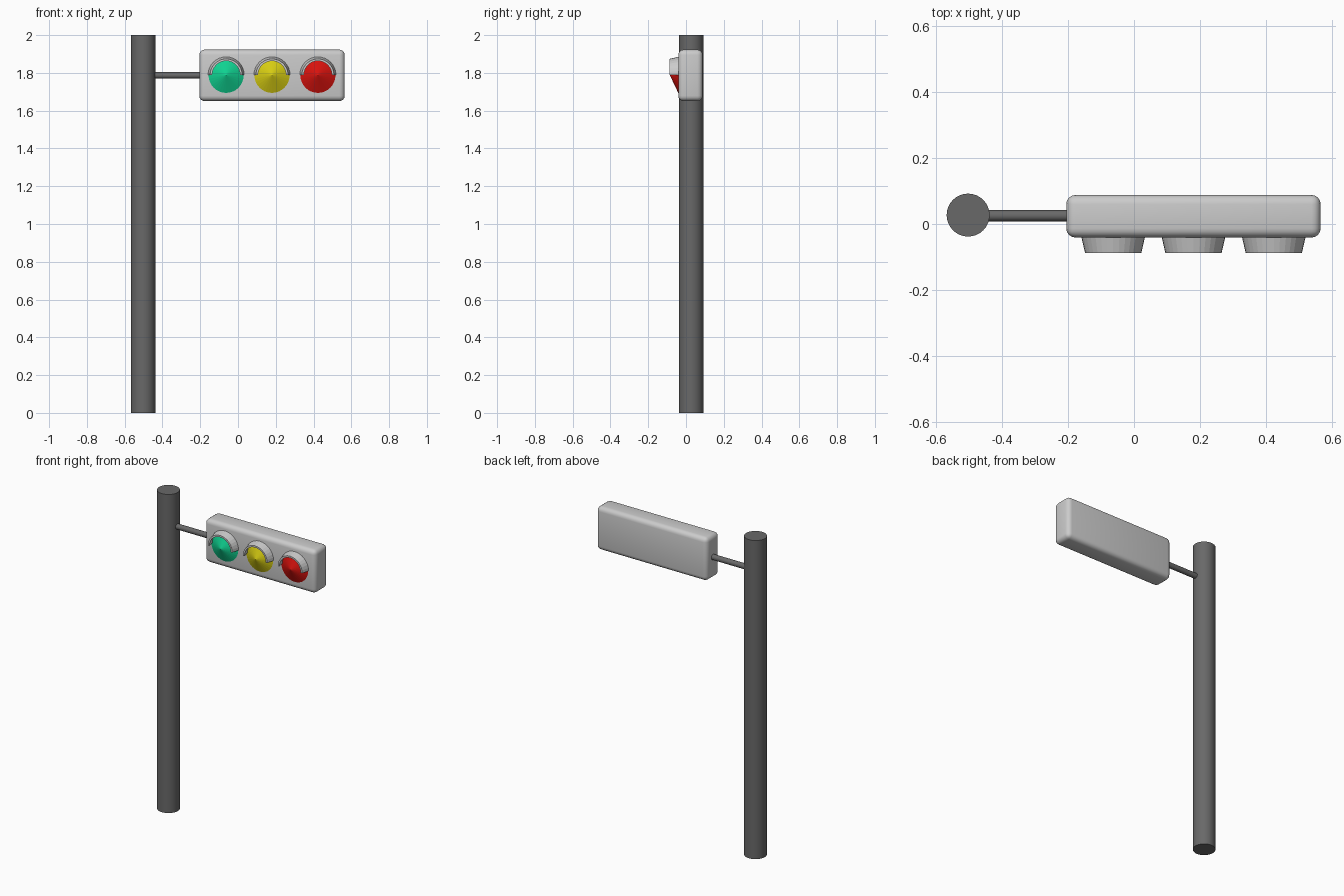
import bpy, bmesh
from math import pi, sin, cos

if "Cube" in bpy.data.objects:
    bpy.data.objects.remove(bpy.data.objects["Cube"])

LIGHT_Z = 1.787
BOX_X, FRONT_Y, MID_Y = 0.18, -0.041, 0.025


def paint(obj, name, rgb):
    mat = bpy.data.materials.get(name) or bpy.data.materials.new(name)
    mat.diffuse_color = (*rgb, 1)
    mat.use_nodes = True
    mat.node_tree.nodes["Principled BSDF"].inputs["Base Color"].default_value = mat.diffuse_color
    obj.data.materials.append(mat)


def smooth(obj, angle=0.6):
    bpy.ops.object.select_all(action='DESELECT')
    obj.select_set(True)
    bpy.context.view_layer.objects.active = obj
    bpy.ops.object.shade_smooth_by_angle(angle=angle)


def cylinder(name, r, length, loc, rot=(0, 0, 0)):
    bpy.ops.mesh.primitive_cylinder_add(vertices=32, radius=r, depth=length,
                                        location=loc, rotation=rot)
    obj = bpy.context.object
    obj.name = name
    smooth(obj)
    return obj


def visor(name, x):
    # half ring tapering towards the front
    profile = [(0.097, FRONT_Y + 0.005), (0.085, -0.088),
               (0.074, -0.088), (0.086, FRONT_Y + 0.005)]
    steps = 16
    bm = bmesh.new()
    rings = []
    for i in range(steps + 1):
        a = pi * i / steps
        rings.append([bm.verts.new((r * cos(a), y, r * sin(a))) for r, y in profile])
    for a, b in zip(rings, rings[1:]):
        for k in range(4):
            n = (k + 1) % 4
            bm.faces.new((a[k], a[n], b[n], b[k]))
    bm.faces.new(rings[0])
    bm.faces.new(rings[-1][::-1])
    bmesh.ops.recalc_face_normals(bm, faces=bm.faces)
    mesh = bpy.data.meshes.new(name)
    bm.to_mesh(mesh)
    bm.free()
    obj = bpy.data.objects.new(name, mesh)
    obj.location = (x, 0, LIGHT_Z + 0.002)
    bpy.context.collection.objects.link(obj)


# pole and side arm
DARK = (0.14, 0.14, 0.14)
paint(cylinder("pole", 0.065, 2.0, (-0.502, 0.027, 1.0)), "dark_grey", DARK)
paint(cylinder("arm", 0.017, 0.28, (-0.32, MID_Y, LIGHT_Z), (0, pi / 2, 0)),
      "dark_grey", DARK)

# rounded signal housing
bpy.ops.mesh.primitive_cube_add(size=1, location=(BOX_X, 0.0235, LIGHT_Z))
box = bpy.context.object
box.name = "housing"
box.scale = (0.77, 0.129, 0.272)
bpy.ops.object.transform_apply(location=False, rotation=False, scale=True)
bev = box.modifiers.new("round_edges", 'BEVEL')
bev.width = 0.028
bev.segments = 4
bpy.ops.object.modifier_apply(modifier=bev.name)
smooth(box)

# shallow cone lenses under their visors
lights = [("green", (0.005, 0.64, 0.28)), ("yellow", (0.67, 0.6, 0.006)),
          ("red", (0.68, 0.006, 0.004))]
for i, (colour, rgb) in enumerate(lights):
    x = BOX_X + (i - 1) * 0.243
    bpy.ops.mesh.primitive_cone_add(vertices=32, radius1=0.095, radius2=0, depth=0.045,
                                    location=(x, FRONT_Y - 0.0215, LIGHT_Z),
                                    rotation=(pi / 2, 0, 0))
    lens = bpy.context.object
    lens.name = colour + "_lens"
    paint(lens, colour, rgb)
    visor(colour + "_visor", x)
